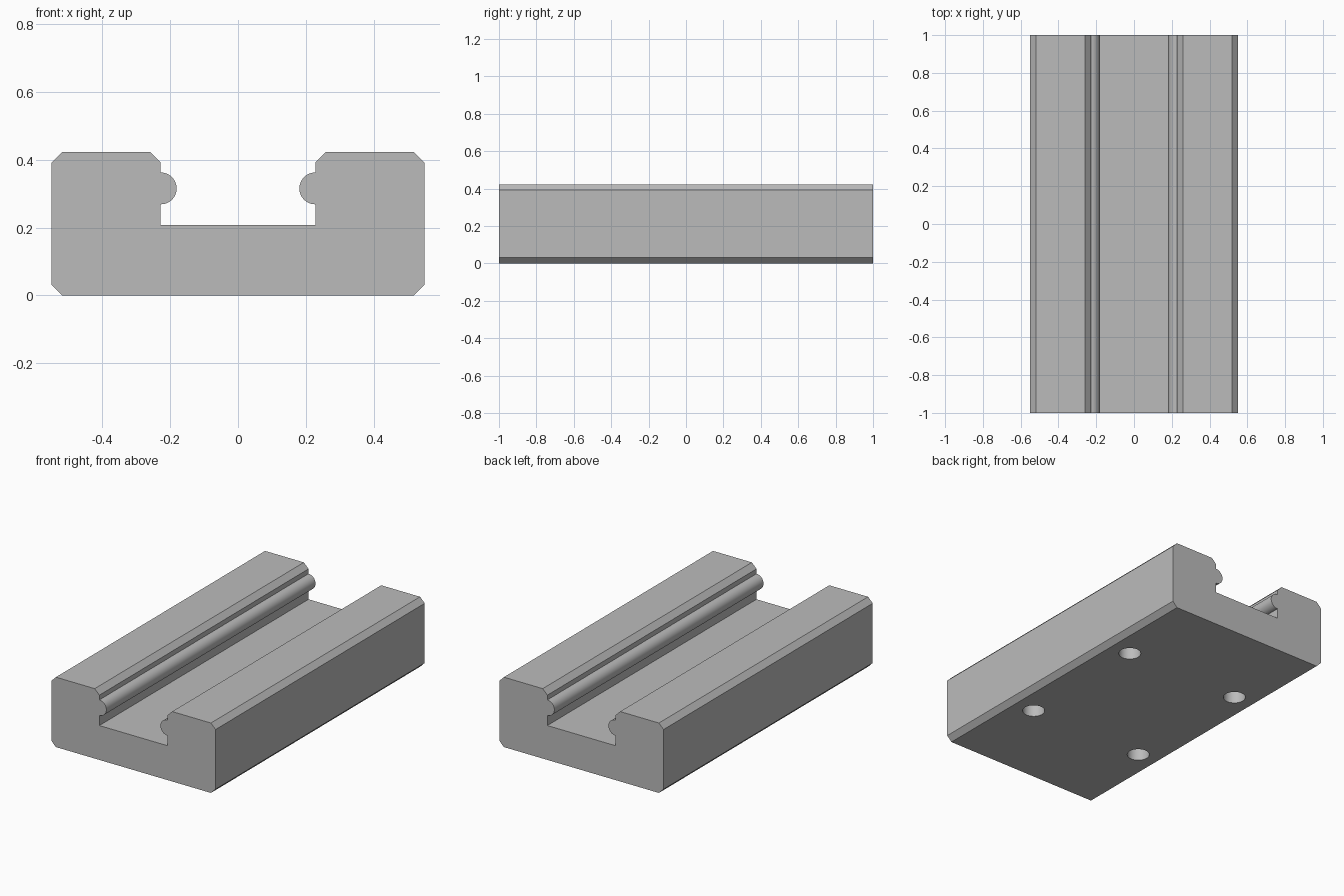
import bpy, bmesh, math

cube = bpy.data.objects.get("Cube")
if cube:
    bpy.data.objects.remove(cube, do_unlink=True)

# Dimensions
HALF_LEN, HALF_W, HEIGHT = 1.0, 0.55, 0.423
CHAMFER = 0.031
SLOT_X, SLOT_Z = 0.228, 0.208
BEAD_Z, BEAD_R, BEAD_STEPS = 0.316, 0.047, 16
HOLE_X, HOLE_Y, HOLE_R, HOLE_DEPTH = 0.389, 0.426, 0.063, 0.2

# Single grey material
steel = bpy.data.materials.new("steel grey")
steel.use_nodes = True
grey = (0.5, 0.5, 0.5, 1)
steel.diffuse_color = grey
steel.node_tree.nodes["Principled BSDF"].inputs["Base Color"].default_value = grey


def make_object(name, bm):
    bmesh.ops.recalc_face_normals(bm, faces=bm.faces)
    mesh = bpy.data.meshes.new(name)
    bm.to_mesh(mesh)
    bm.free()
    mesh.materials.append(steel)
    obj = bpy.data.objects.new(name, mesh)
    bpy.context.collection.objects.link(obj)
    return obj


def half_profile():
    # Left half of the section, from the bottom edge round to the slot floor
    pts = [(HALF_W - CHAMFER, 0), (HALF_W, CHAMFER),
           (HALF_W, HEIGHT - CHAMFER), (HALF_W - CHAMFER, HEIGHT),
           (SLOT_X + CHAMFER, HEIGHT), (SLOT_X, HEIGHT - CHAMFER)]
    # Rounded bead on the slot wall
    for i in range(BEAD_STEPS + 1):
        a = math.pi * (0.5 - i / BEAD_STEPS)
        pts.append((SLOT_X - BEAD_R * math.cos(a), BEAD_Z + BEAD_R * math.sin(a)))
    pts.append((SLOT_X, SLOT_Z))
    return pts


# Slotted carriage block, extruded along its length
left = half_profile()
section = left + [(-x, z) for x, z in reversed(left)]
bm = bmesh.new()
cap = bm.faces.new([bm.verts.new((x, -HALF_LEN, z)) for x, z in section])
ext = bmesh.ops.extrude_face_region(bm, geom=[cap], use_keep_orig=True)
moved = [g for g in ext["geom"] if isinstance(g, bmesh.types.BMVert)]
bmesh.ops.translate(bm, verts=moved, vec=(0, 2 * HALF_LEN, 0))
block = make_object("carriage_block", bm)

# Four blind mounting holes in the underside
bm = bmesh.new()
for sx in (-1, 1):
    for sy in (-1, 1):
        hole = bmesh.ops.create_cone(bm, cap_ends=True, segments=40, radius1=HOLE_R,
                                     radius2=HOLE_R, depth=2 * HOLE_DEPTH)
        bmesh.ops.translate(bm, verts=hole["verts"], vec=(sx * HOLE_X, sy * HOLE_Y, 0))
cutter = make_object("hole_cutter", bm)
cutter.hide_render = True

cut = block.modifiers.new("mounting holes", "BOOLEAN")
cut.operation = "DIFFERENCE"
cut.solver = "EXACT"
cut.object = cutter
bpy.ops.object.select_all(action="DESELECT")
block.select_set(True)
bpy.context.view_layer.objects.active = block
bpy.ops.object.modifier_apply(modifier=cut.name)
bpy.data.objects.remove(cutter, do_unlink=True)

# Smooth beads and holes, crisp edges elsewhere
bpy.ops.object.shade_smooth_by_angle(angle=math.radians(30))
